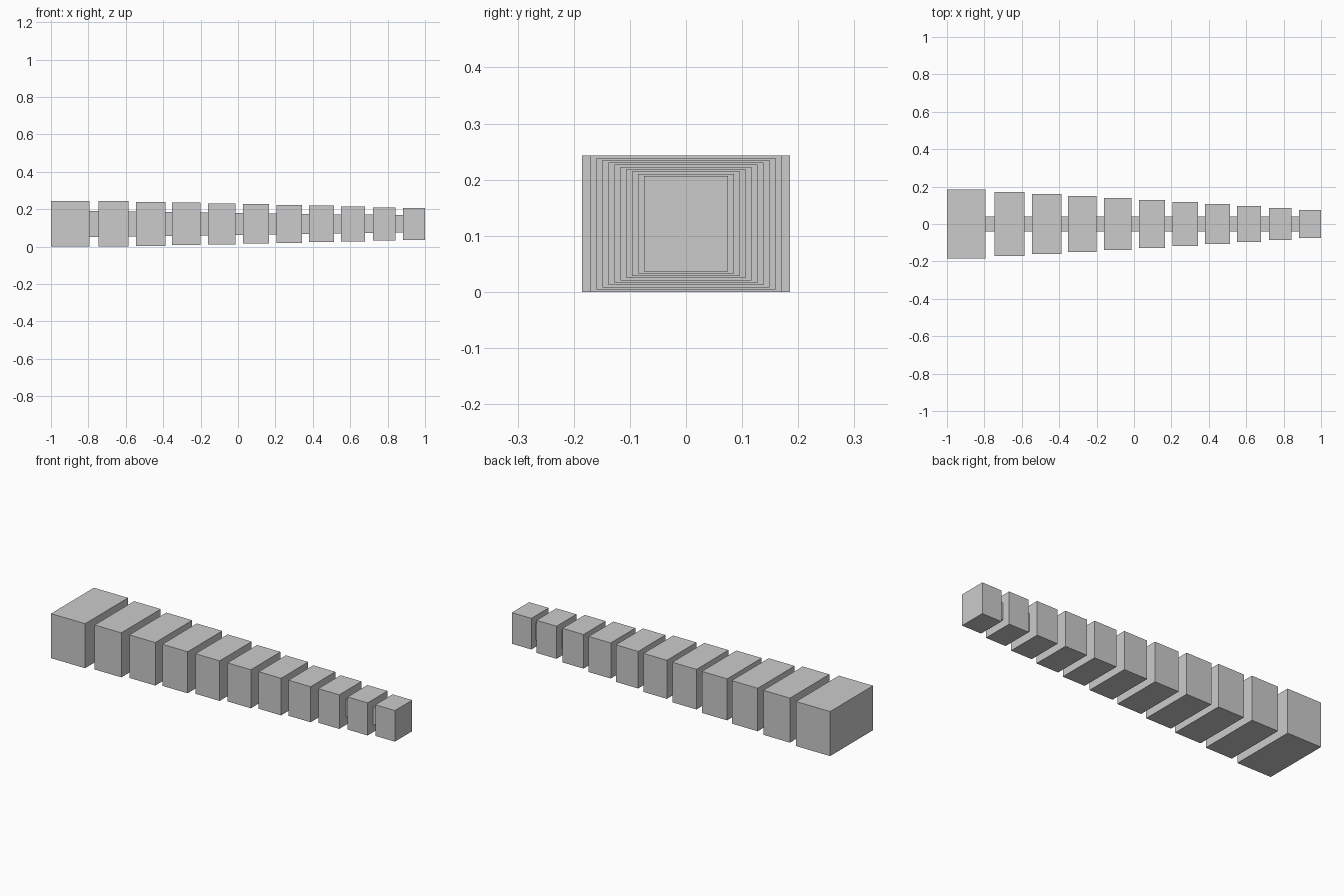
import bpy

if "Cube" in bpy.data.objects:
    bpy.data.objects.remove(bpy.data.objects["Cube"])

MID_Z = 0.1215

def box(name, x0, x1, half_y, half_z):
    bpy.ops.mesh.primitive_cube_add(size=1, location=((x0 + x1) / 2, 0, MID_Z))
    ob = bpy.context.object
    ob.name = name
    ob.scale = (x1 - x0, 2 * half_y, 2 * half_z)
    bpy.ops.object.transform_apply(location=False, rotation=False, scale=True)
    return ob

# start and end of each bar along the row
spans = [(-1, -0.794), (-0.747, -0.586), (-0.545, -0.388), (-0.353, -0.2),
         (-0.16, -0.014), (0.026, 0.167), (0.207, 0.342), (0.38, 0.513),
         (0.552, 0.679), (0.722, 0.843), (0.882, 1.0)]

# tapering bars: the first is wider, the rest shrink evenly
for i, (x0, x1) in enumerate(spans):
    half_y = 0.185 if i == 0 else 0.17 - 0.0106 * (i - 1)
    half_z = MID_Z - 0.00406 * max(i - 1, 0)
    box(f"bar_{i + 1}", x0, x1, half_y, half_z)

# narrow links filling each gap, slightly sunk into the bars
for i in range(len(spans) - 1):
    box(f"link_{i + 1}", spans[i][1] - 0.01, spans[i + 1][0] + 0.01,
        0.04, 0.069 - 0.0025 * i)
